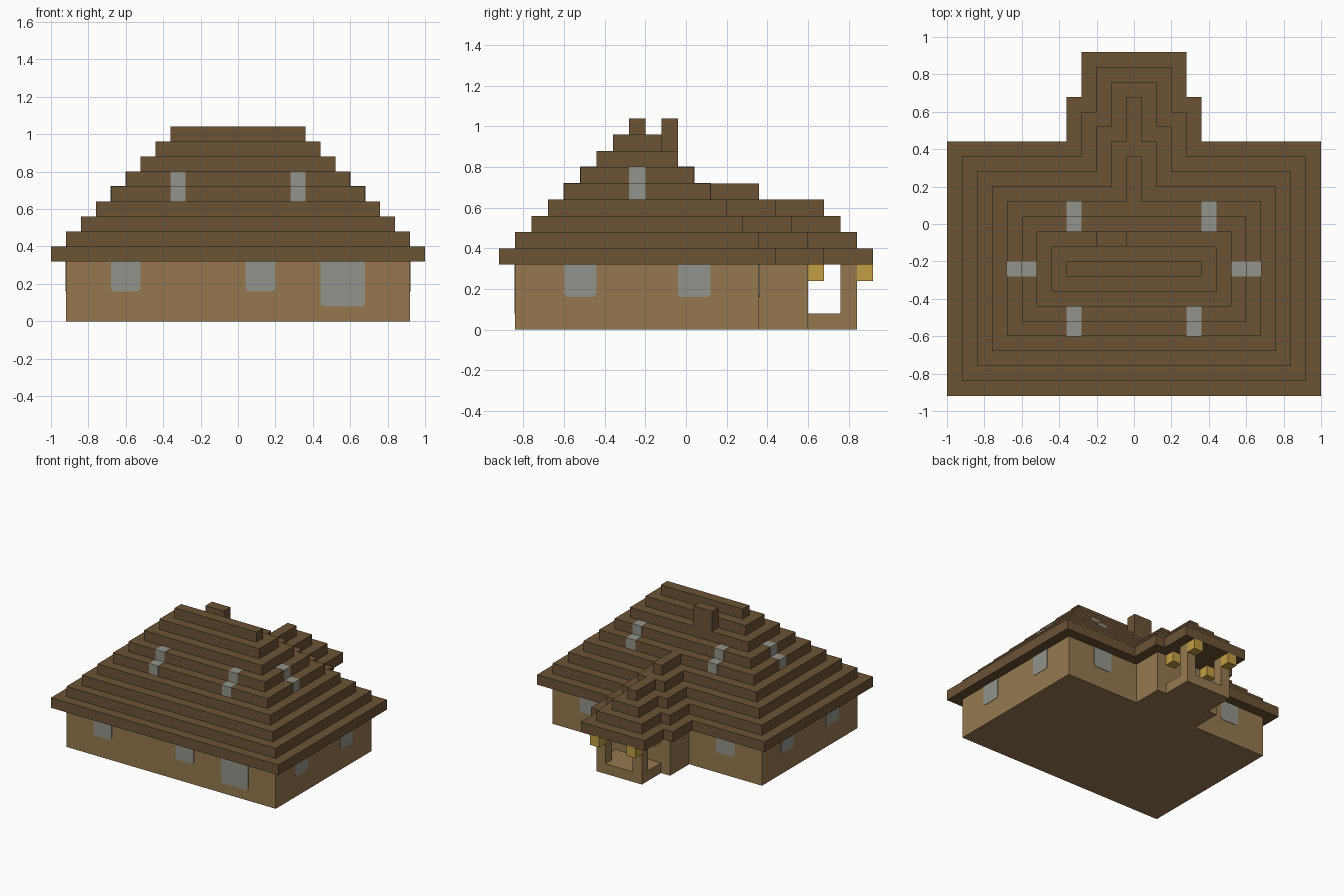
import bpy
import bmesh

STEP = 0.08  # height and depth of one roof step

cube = bpy.data.objects.get("Cube")
if cube:
    bpy.data.objects.remove(cube, do_unlink=True)


def material(name, rgb):
    linear = [((c / 255 + 0.055) / 1.055) ** 2.4 for c in rgb] + [1]
    mat = bpy.data.materials.new(name)
    mat.use_nodes = True
    mat.diffuse_color = linear
    bsdf = next(n for n in mat.node_tree.nodes if n.type == "BSDF_PRINCIPLED")
    bsdf.inputs["Base Color"].default_value = linear
    return mat


wall_tan = material("wall tan", (150, 121, 79))
roof_brown = material("roof brown", (108, 83, 53))
glass_grey = material("glass grey", (148, 148, 140))
lamp_yellow = material("lamp yellow", (194, 158, 66))


def prism(name, outline, start, end, axis, mat):
    """Extrude a flat outline from start to end along an axis."""
    place = {"x": lambda u, v, t: (t, u, v),
             "y": lambda u, v, t: (u, t, v),
             "z": lambda u, v, t: (u, v, t)}[axis]
    bm = bmesh.new()
    rings = [[bm.verts.new(place(u, v, t)) for u, v in outline] for t in (start, end)]
    for ring in rings:
        bm.faces.new(ring)
    n = len(outline)
    for i in range(n):
        j = (i + 1) % n
        bm.faces.new((rings[0][i], rings[0][j], rings[1][j], rings[1][i]))
    bmesh.ops.recalc_face_normals(bm, faces=bm.faces)
    mesh = bpy.data.meshes.new(name)
    bm.to_mesh(mesh)
    bm.free()
    mesh.materials.append(mat)
    obj = bpy.data.objects.new(name, mesh)
    bpy.context.collection.objects.link(obj)
    return obj


def box(name, x, y, z, mat):
    outline = [(x[0], y[0]), (x[1], y[0]), (x[1], y[1]), (x[0], y[1])]
    return prism(name, outline, z[0], z[1], "z", mat)


def footprint(inset, wings):
    """Mirrored plan: the main block plus narrowing rear wings."""
    half = [(1 - inset, -0.92 + inset), (1 - inset, 0.44 - inset)]
    for width, back in wings:
        if width - inset > 0.01:
            half += [(width - inset, half[-1][1]), (width - inset, back - inset)]
    return half + [(-x, y) for x, y in reversed(half)]


# Walls
HALL, PORCH = (0.36, 0.68), (0.28, 0.92)
prism("walls", footprint(STEP, [HALL]), 0, 0.32, "z", wall_tan)

# Stepped roof, each layer inset by one step
for i in range(9):
    z = 0.32 + i * STEP
    prism(f"roof_layer_{i + 1}", footprint(i * STEP, [HALL, PORCH]), z, z + STEP, "z", roof_brown)
box("chimney", (-0.20, -0.04), (-0.12, -0.04), (0.88, 1.04), roof_brown)

# Rear porch: floor, corner posts and hanging lamps
box("porch_floor", (-0.20, 0.20), (0.60, 0.84), (0, STEP), wall_tan)
for side, x in (("left", (0.12, 0.20)), ("right", (-0.20, -0.12))):
    box(f"porch_post_{side}", x, (0.76, 0.84), (STEP, 0.32), wall_tan)
    box(f"inner_lamp_{side}", x, (0.60, 0.68), (0.24, 0.32), lamp_yellow)
    box(f"outer_lamp_{side}", x, (0.84, 0.92), (0.24, 0.32), lamp_yellow)


def window(name, left, right, bottom, axis, plane):
    """Thin pane with softened lower corners, just proud of the wall."""
    c = 0.018
    outline = [(left + c, bottom), (right - c, bottom), (right - c / 3, bottom + c / 3),
               (right, bottom + c), (right, 0.32), (left, 0.32),
               (left, bottom + c), (left + c / 3, bottom + c / 3)]
    outward = 0.003 if plane > 0 else -0.003
    prism(name, outline, plane - outward, plane + outward, axis, glass_grey)


# Wall windows and the front door
window("front_window_right", -0.68, -0.52, 0.16, "y", -0.84)
window("front_window_middle", 0.04, 0.20, 0.16, "y", -0.84)
window("front_door", 0.44, 0.68, 0.08, "y", -0.84)
window("back_window_left", 0.52, 0.68, 0.16, "y", 0.36)
window("back_window_right", -0.68, -0.52, 0.16, "y", 0.36)
for side, plane in (("left", 0.92), ("right", -0.92)):
    window(f"{side}_window_front", -0.60, -0.44, 0.16, "x", plane)
    window(f"{side}_window_back", -0.04, 0.12, 0.16, "x", plane)


def skylight(name, across, edge, axis, sign):
    """Two glazed blocks filling successive roof steps."""
    for i in range(2):
        outer = edge - sign * i * STEP
        depth = sorted((outer + sign * 0.002, outer - sign * STEP))
        z = 0.64 + i * STEP
        x, y = (depth, across) if axis == "x" else (across, depth)
        box(f"{name}_{i + 1}", x, y, (z, z + STEP + 0.002), glass_grey)


# Skylights on all four roof slopes
skylight("front_skylight_right", (-0.36, -0.28), -0.60, "y", -1)
skylight("front_skylight_left", (0.28, 0.36), -0.60, "y", -1)
skylight("back_skylight_right", (-0.36, -0.28), 0.12, "y", 1)
skylight("back_skylight_left", (0.36, 0.44), 0.12, "y", 1)
skylight("left_skylight", (-0.28, -0.20), 0.68, "x", 1)
skylight("right_skylight", (-0.28, -0.20), -0.68, "x", -1)
